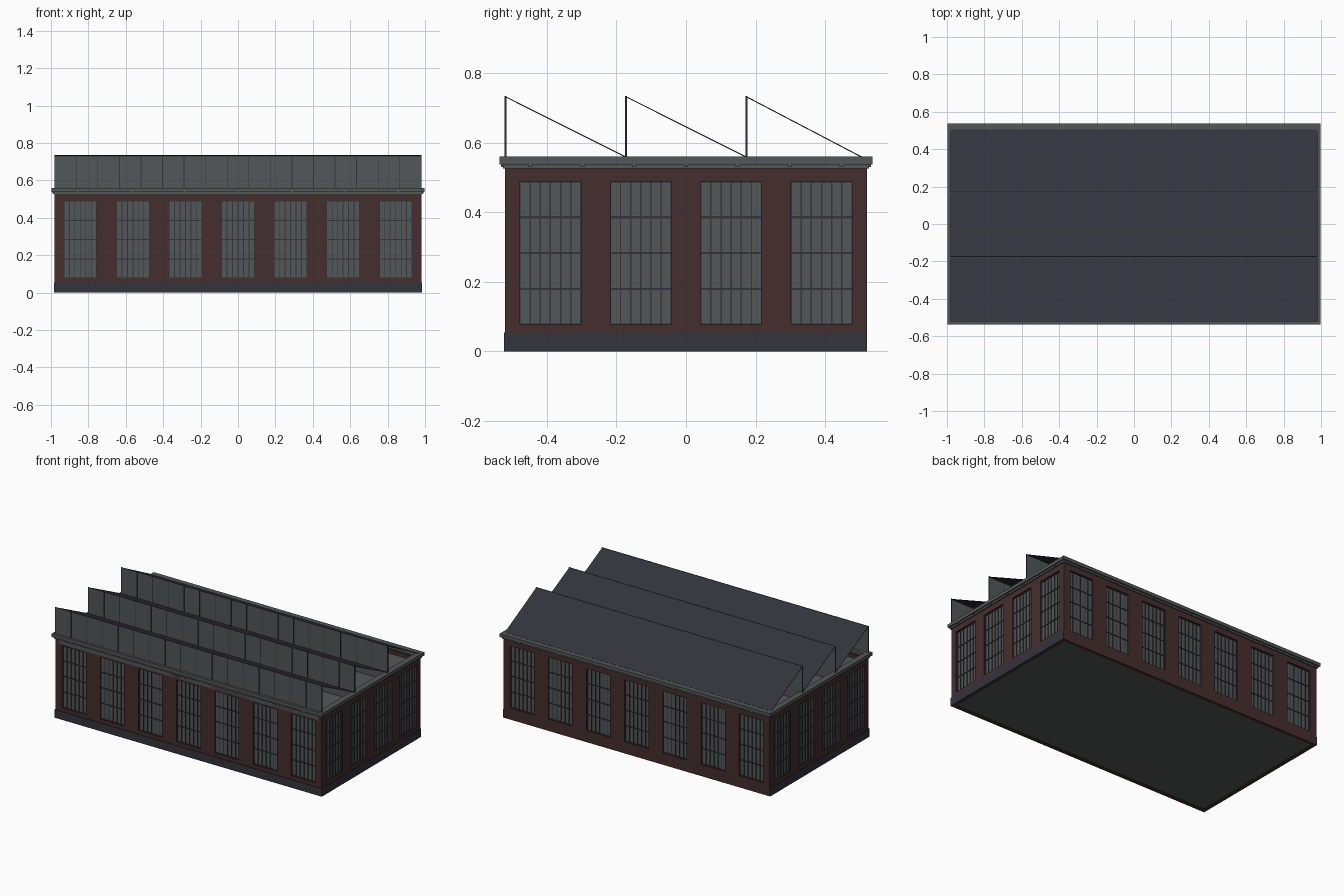
import bpy, bmesh, math
from mathutils import Matrix, Vector

old = bpy.data.objects.get("Cube")
if old:
    bpy.data.objects.remove(old, do_unlink=True)


def material(name, rgb):
    m = bpy.data.materials.new(name)
    m.use_nodes = True
    col = (*rgb, 1)
    m.diffuse_color = col
    m.node_tree.nodes["Principled BSDF"].inputs["Base Color"].default_value = col
    return m


brick = material("dark_red_brick", (0.06, 0.027, 0.027))
grey = material("grey_green", (0.085, 0.095, 0.095))
slate = material("blue_slate", (0.033, 0.033, 0.046))

HX, HY = 0.98, 0.52            # half size of the walls
WALL_TOP, CAP_TOP, RIDGE = 0.53, 0.56, 0.735
THICK = 0.022
SILL, HEAD, WIN = 0.077, 0.489, 0.175
PITCH = HY * 2 / 3


def finish(bm, name, mat, turn=0):
    """Store a bmesh as an object, turned about z by quarter turns."""
    bm.transform(Matrix.Rotation(turn * math.pi / 2, 4, "Z"))
    me = bpy.data.meshes.new(name)
    bm.to_mesh(me)
    bm.free()
    me.materials.append(mat)
    ob = bpy.data.objects.new(name, me)
    bpy.context.scene.collection.objects.link(ob)
    return ob


def box(bm, lo, hi):
    lo, hi = Vector(lo), Vector(hi)
    mat = Matrix.Translation((lo + hi) / 2) @ Matrix.Diagonal((*(hi - lo), 1))
    bmesh.ops.create_cube(bm, size=1, matrix=mat)


def boxes(name, mat, pairs, turn=0):
    bm = bmesh.new()
    for lo, hi in pairs:
        box(bm, lo, hi)
    return finish(bm, name, mat, turn)


def wall(name, half, d, centres, turn):
    """Brick wall with window openings, built facing -y."""
    xs = [-half]
    for c in centres:
        xs += [c - WIN / 2, c + WIN / 2]
    xs.append(half)
    zs = [0, SILL, HEAD, WALL_TOP]
    bm = bmesh.new()
    grid = [[bm.verts.new((x, -d, z)) for z in zs] for x in xs]
    for i in range(len(xs) - 1):
        for j in range(3):
            if i % 2 and j == 1:
                continue
            bm.faces.new((grid[i][j], grid[i + 1][j],
                          grid[i + 1][j + 1], grid[i][j + 1]))
    ob = finish(bm, name, brick, turn)
    mod = ob.modifiers.new("thickness", "SOLIDIFY")
    mod.thickness = THICK
    mod.offset = -1


def windows(name, d, centres, turn):
    """Recessed panes with a six by four grid of glazing bars."""
    panes, bars = [], []
    back, front = 1 - 0, 0
    y_glass, y_bar, y_back = -d + 0.012, -d + 0.008, -d + 0.018
    for c in centres:
        l, r = c - WIN / 2, c + WIN / 2
        panes.append(((l, y_glass, SILL), (r, y_back, HEAD)))
        for i in range(7):
            x = l + WIN * i / 6
            bars.append(((x - 0.002, y_bar, SILL), (x + 0.002, y_glass + 0.001, HEAD)))
        for j in range(5):
            z = SILL + (HEAD - SILL) * j / 4
            bars.append(((l, y_bar, z - 0.003), (r, y_glass + 0.001, z + 0.003)))
    boxes(name + "_panes", grey, panes, turn)
    boxes(name + "_glazing_bars", slate, bars, turn)


def cornice(name, half, d, step, turn):
    """Two stepped mouldings with small brackets between them."""
    parts = [((-half - 0.007, -d - 0.007, 0.526), (half + 0.007, -d + 0.015, 0.54)),
             ((-half - 0.016, -d - 0.016, 0.538), (half + 0.016, -d + THICK, CAP_TOP))]
    for i in range(-3, 4):
        parts.append(((i * step - 0.006, -d - 0.012, 0.53),
                      (i * step + 0.006, -d, 0.54)))
    boxes(name, grey, parts, turn)


# Four sides
sides = [("front", HX, HY, 7, 0.281, 0.285), ("right", HY, HX, 4, 0.26, 0.149),
         ("back", HX, HY, 7, 0.281, 0.285), ("left", HY, HX, 4, 0.26, 0.149)]
for turn, (side, half, d, count, gap, step) in enumerate(sides):
    centres = [(i - (count - 1) / 2) * gap for i in range(count)]
    wall(side + "_wall", half, d, centres, turn)
    windows(side + "_window", d, centres, turn)
    cornice(side + "_cornice", half, d, step, turn)
    if side != "back":
        boxes(side + "_plinth", slate,
              [((-half - 0.004 * (side == "front"), -d - 0.004, 0),
                (half + 0.004 * (side == "front"), -d, 0.054))], turn)

# Floor and roof deck
ix, iy = HX - THICK, HY - THICK
boxes("floor", grey, [((-ix, -iy, 0.002), (ix, iy, 0.012))])
boxes("roof_deck", grey, [((-ix, -iy, 0.495), (ix, iy, 0.505))])

# Sawtooth roof: upright glazing, mullions and thin slopes
for k in range(3):
    y = -HY + k * PITCH
    n = 17
    boxes(f"roof_glazing_{k + 1}", grey,
          [((-ix, y, 0.5), (ix, y + 0.002, CAP_TOP)),
           ((-HX, y, CAP_TOP), (HX, y + 0.002, RIDGE))])
    xs = [-HX + 2 * HX * i / n for i in range(n + 1)]
    boxes(f"roof_mullions_{k + 1}", slate,
          [((x - 0.002, y - 0.002, CAP_TOP), (x + 0.002, y + 0.004, RIDGE)) for x in xs])
    end = y + PITCH if k < 2 else HY - 0.015
    bm = bmesh.new()
    lines = ((y - 0.001, RIDGE), (end, CAP_TOP + 0.001))
    top = [bm.verts.new((s * HX, a, z)) for (a, z), s in
           zip((lines[0], lines[0], lines[1], lines[1]), (-1, 1, 1, -1))]
    bm.faces.new(top)
    slope = finish(bm, f"roof_slope_{k + 1}", slate)
    mod = slope.modifiers.new("thickness", "SOLIDIFY")
    mod.thickness = 0.003
    mod.offset = -1
